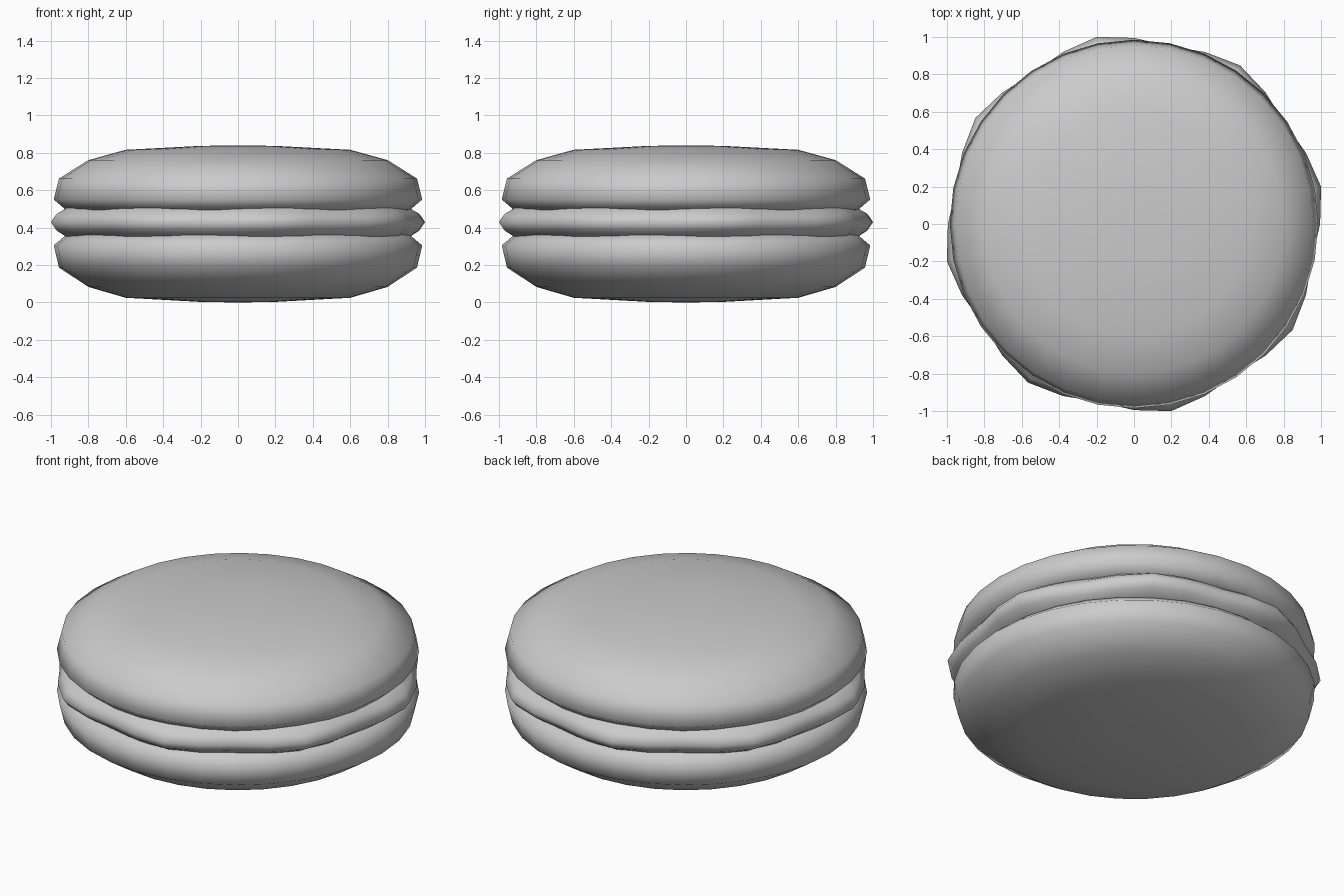
import bpy
import bmesh
import math

if "Cube" in bpy.data.objects:
    bpy.data.objects.remove(bpy.data.objects["Cube"])

SEGMENTS = 32
MID_Z = 0.42


def lathe(name, profile, z_of=lambda z: z, flip=False):
    """Spin (radius, z, ripple) points around z; radius 0 makes a pole."""
    bm = bmesh.new()
    rings = []
    for r, z, ripple in profile:
        if r == 0:
            rings.append([bm.verts.new((0, 0, z_of(z)))] * SEGMENTS)
            continue
        ring = []
        for i in range(SEGMENTS):
            a = 2 * math.pi * i / SEGMENTS
            rad = r + ripple * math.cos(8 * (a - math.radians(11.25)))
            ring.append(bm.verts.new((rad * math.cos(a), rad * math.sin(a), z_of(z))))
        rings.append(ring)
    for lo, hi in zip(rings, rings[1:]):
        for i in range(SEGMENTS):
            j = (i + 1) % SEGMENTS
            quad = list(dict.fromkeys((lo[i], lo[j], hi[j], hi[i])))
            face = bm.faces.new(quad)
            face.smooth = True
    bmesh.ops.recalc_face_normals(bm, faces=bm.faces)
    mesh = bpy.data.meshes.new(name)
    bm.to_mesh(mesh)
    bm.free()
    obj = bpy.data.objects.new(name, mesh)
    bpy.context.collection.objects.link(obj)
    return obj


# Biscuit shells: one profile, mirrored about the middle height
shell = [(0, 0.0, 0), (0.2, 0.003, 0), (0.6, 0.025, 0), (0.8, 0.083, 0),
         (0.957, 0.187, 0), (0.985, 0.305, 0), (0.92, 0.36, 0),
         (0.8, 0.38, 0), (0, 0.38, 0)]
lathe("bottom_shell", shell)
lathe("top_shell", shell, lambda z: 2 * MID_Z + 0.015 - z if z > 0.2 else 2 * MID_Z + 0.01 * z / 0.2 - z)

# Rippled cream filling
filling = [(0, 0.34, 0), (0.9, 0.34, 0.01), (0.965, 0.385, 0.025), (0.995, 0.43, 0.025),
           (0.965, 0.472, 0.025), (0.9, 0.52, 0.01), (0, 0.52, 0)]
lathe("cream_filling", filling)
